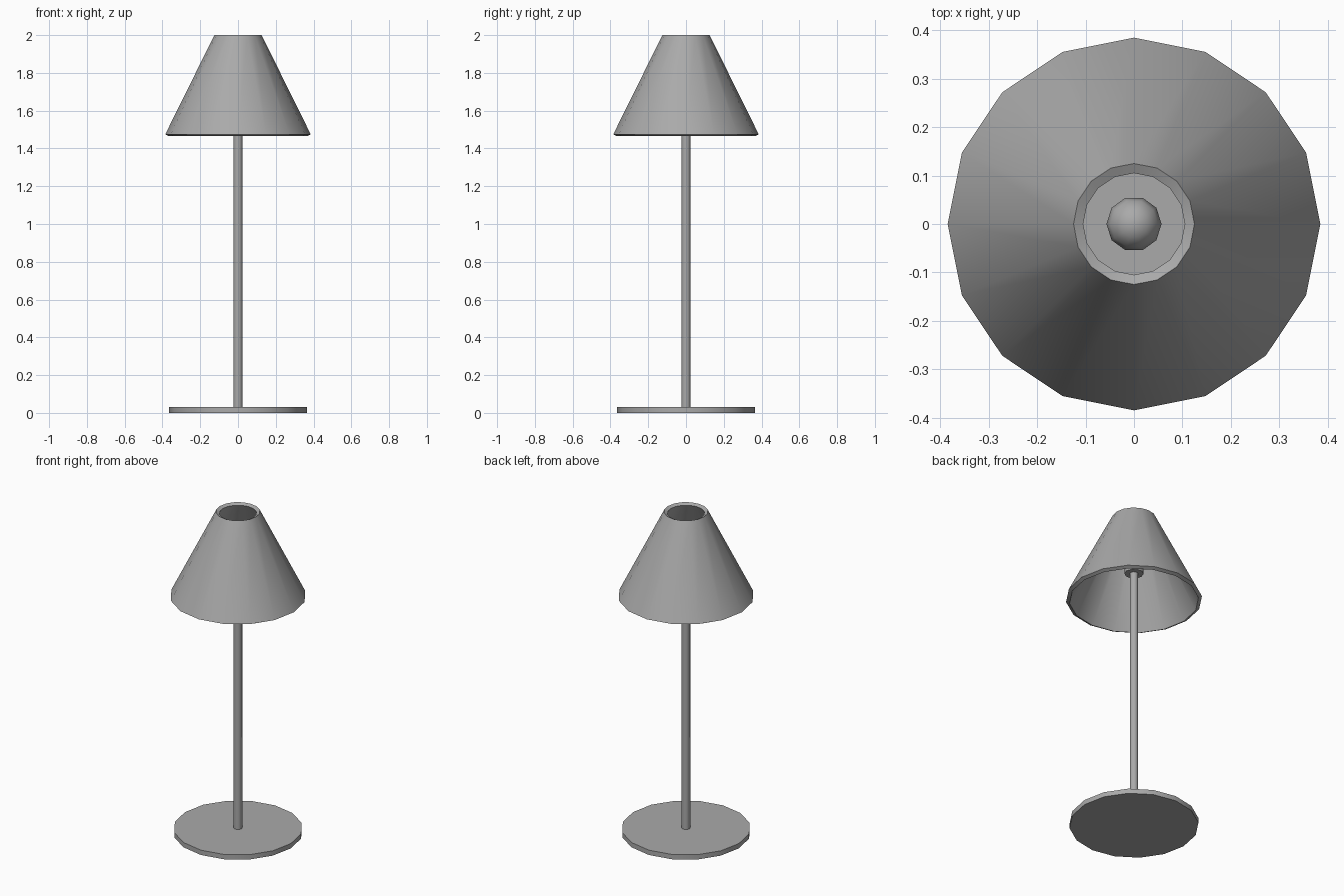
import bpy
import bmesh
from math import cos, sin, pi, radians

cube = bpy.data.objects.get("Cube")
if cube:
    bpy.data.objects.remove(cube, do_unlink=True)

grey = bpy.data.materials.new("plain_grey")
grey.use_nodes = True
colour = (0.4, 0.4, 0.4, 1)
grey.diffuse_color = colour
grey.node_tree.nodes["Principled BSDF"].inputs["Base Color"].default_value = colour


def lathe(name, profile, sides, closed=False):
    """Turn (radius, height) points about z; open profiles get end caps."""
    bm = bmesh.new()
    rings = []
    for r, z in profile:
        if r == 0:
            rings.append([bm.verts.new((0, 0, z))] * sides)
        else:
            rings.append([bm.verts.new((r * cos(2 * pi * i / sides),
                                        r * sin(2 * pi * i / sides), z))
                          for i in range(sides)])
    pairs = list(zip(rings, rings[1:]))
    if closed:
        pairs.append((rings[-1], rings[0]))
    for low, high in pairs:
        for i in range(sides):
            j = (i + 1) % sides
            corners = [low[i], low[j], high[j], high[i]]
            bm.faces.new(list(dict.fromkeys(corners)))
    if not closed:
        for ring in (rings[0], rings[-1]):
            if ring[0] is not ring[1]:
                bm.faces.new(ring)
    bmesh.ops.recalc_face_normals(bm, faces=bm.faces)
    mesh = bpy.data.meshes.new(name)
    bm.to_mesh(mesh)
    bm.free()
    mesh.materials.append(grey)
    obj = bpy.data.objects.new(name, mesh)
    bpy.context.collection.objects.link(obj)
    bpy.ops.object.select_all(action="DESELECT")
    obj.select_set(True)
    bpy.context.view_layer.objects.active = obj
    bpy.ops.object.shade_smooth_by_angle(angle=radians(40))
    return obj


# Flat round foot and slim pole
lathe("base", [(0.365, 0), (0.365, 0.03)], 16)
lathe("pole", [(0.024, 0.03), (0.024, 1.66)], 10)

# Socket and bulb inside the shade
lathe("socket", [(0.054, 1.64), (0.054, 1.69)], 10)
bulb = [(0.04, 1.69)]
bulb += [(0.057 * cos(a), 1.74 + 0.057 * sin(a))
         for a in (radians(d) for d in (-30, 0, 30, 60))]
lathe("bulb", bulb + [(0, 1.797)], 10)

# Conical shade with a wall thickness square to its slope
lathe("shade", [(0.385, 1.475), (0.125, 2.0), (0.105, 1.99), (0.365, 1.465)],
      16, closed=True)
